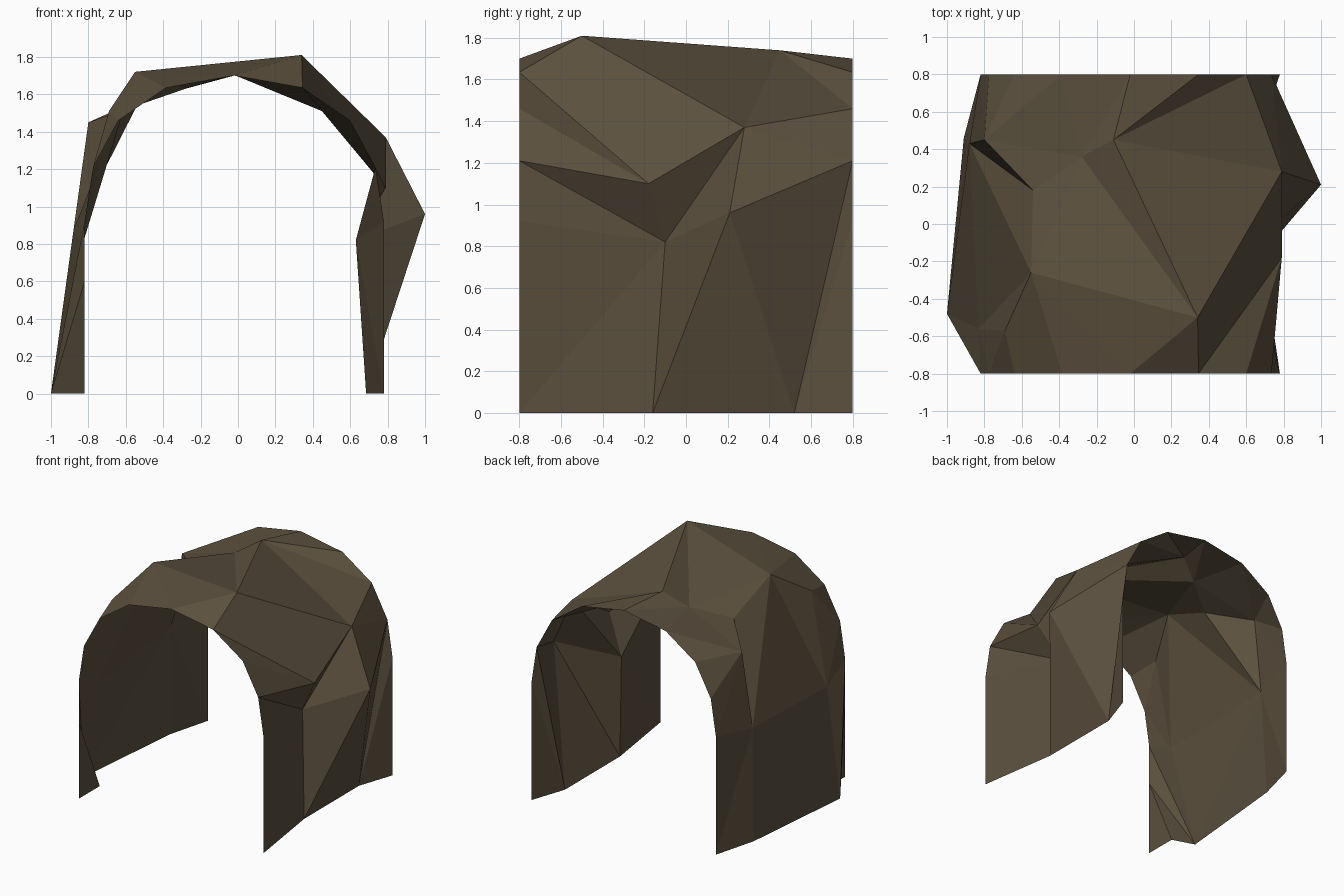
import bpy
import bmesh

cube = bpy.data.objects.get("Cube")
if cube:
    bpy.data.objects.remove(cube, do_unlink=True)

# Rock colour
rock = bpy.data.materials.new("brown_rock")
rock.use_nodes = True
colour = (0.105, 0.08, 0.048, 1)
rock.diffuse_color = colour
shader = rock.node_tree.nodes["Principled BSDF"]
shader.inputs["Base Color"].default_value = colour
shader.inputs["Roughness"].default_value = 0.9

bm = bmesh.new()
points = {}

# Regular arch profile at both mouths: half width and height, foot to crown.
# Lower case letters run over the front mouth, upper case over the back one.
half = [(0.8, 0), (0.8, 0.92), (0.755, 1.21), (0.62, 1.46), (0.365, 1.635)]
arch = half + [(0, 1.7)] + [(-x, z) for x, z in reversed(half)]
for letter, (x, z) in zip("abcdefghijk", arch):
    points[letter] = bm.verts.new((x - 0.02, -0.8, z))
    points[letter.upper()] = bm.verts.new((x - 0.02, 0.8, z))

# Irregular rock points between the mouths
crags = dict(
    crown=(0.34, -0.5, 1.81), shoulder=(0.79, 0.28, 1.37),
    dent=(0.79, -0.18, 1.1), hollow=(0.63, -0.1, 0.82),
    bulge=(1, 0.21, 0.96), foot_back=(0.685, 0.52, 0),
    foot_mid=(0.685, -0.16, 0), ridge=(-0.11, 0.45, 1.74),
    brow=(-0.55, -0.26, 1.72), dip=(-0.54, 0.18, 1.54),
    saddle=(-0.28, 0.36, 1.63), spur=(-0.8, 0.45, 1.45),
    knob=(-0.69, -0.57, 1.51), cheek=(-0.88, 0.43, 0.87),
    flank=(-0.83, -0.56, 0.8), toe_back=(-0.91, 0.46, 0),
    toe_front=(-1, -0.48, 0), toe_fold=(-0.82, -0.54, 0),
    notch=(-0.82, -0.8, 0.6),
)
for name, place in crags.items():
    points[name] = bm.verts.new(place)

# Triangle fans: each hub is joined to consecutive points of its rim
fans = dict(
    hollow="foot_mid a b c dent shoulder bulge foot_mid",
    dent="c d e crown shoulder",
    crown="e f brow saddle ridge shoulder",
    shoulder="ridge D C bulge",
    bulge="C foot_back foot_mid",
    foot_back="C B A",
    ridge="D E F saddle",
    saddle="F G spur dip brow",
    spur="G H I J cheek dip",
    cheek="J K toe_back toe_front flank brow dip",
    brow="f g knob flank",
    knob="g h i flank",
    flank="i j toe_front",
    toe_front="j notch toe_fold",
    toe_fold="notch k",
)
for hub, rim in fans.items():
    rim = rim.split()
    for first, second in zip(rim, rim[1:]):
        bm.faces.new((points[hub], points[first], points[second]))

# Point the shell outwards
bmesh.ops.recalc_face_normals(bm, faces=bm.faces)
bm.normal_update()
if sum(face.normal.z for face in points["crown"].link_faces) < 0:
    bmesh.ops.reverse_faces(bm, faces=bm.faces)

mesh = bpy.data.meshes.new("rock_arch")
bm.to_mesh(mesh)
bm.free()
mesh.materials.append(rock)
tunnel = bpy.data.objects.new("rock_arch", mesh)
bpy.context.collection.objects.link(tunnel)
